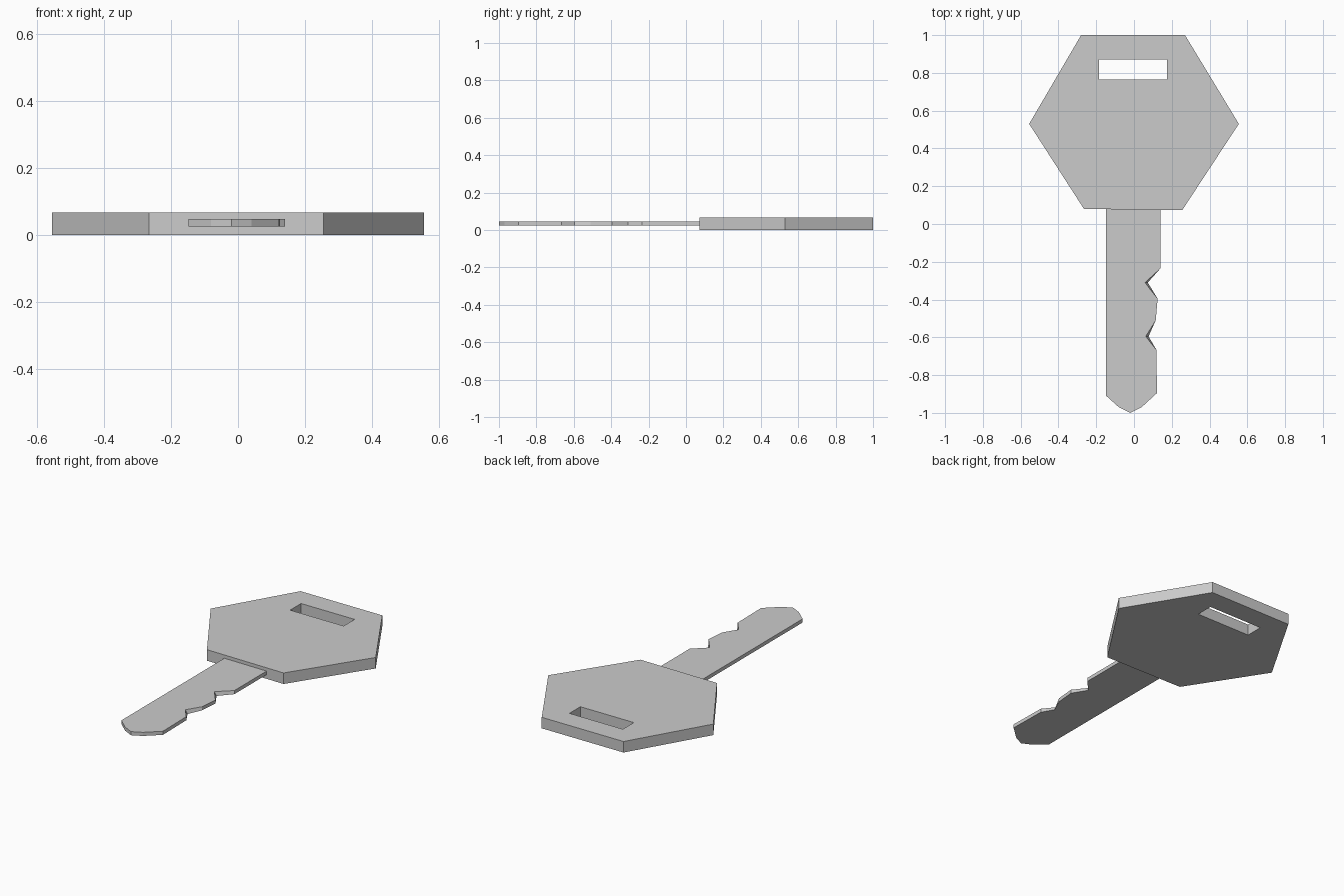
import bpy
import bmesh

default_cube = bpy.data.objects.get("Cube")
if default_cube:
    bpy.data.objects.remove(default_cube, do_unlink=True)

# One plain grey for the whole key
grey = bpy.data.materials.new("plain grey")
grey.use_nodes = True
colour = (0.6, 0.6, 0.6, 1)
grey.diffuse_color = colour
grey.node_tree.nodes["Principled BSDF"].inputs["Base Color"].default_value = colour


def flat_plate(name, loops, bottom, top):
    """Fill outlines (the first outer, the rest holes) and extrude them upwards."""
    bm = bmesh.new()
    edges = []
    for loop in loops:
        verts = [bm.verts.new((x, y, bottom)) for x, y in loop]
        edges += [bm.edges.new((v, verts[i - 1])) for i, v in enumerate(verts)]
    bmesh.ops.triangle_fill(bm, edges=edges, use_beauty=True, normal=(0, 0, 1))
    result = bmesh.ops.extrude_face_region(bm, geom=bm.faces[:], use_keep_orig=True)
    for item in result["geom"]:
        if isinstance(item, bmesh.types.BMVert):
            item.co.z = top
    bmesh.ops.recalc_face_normals(bm, faces=bm.faces[:])
    mesh = bpy.data.meshes.new(name)
    bm.to_mesh(mesh)
    bm.free()
    mesh.materials.append(grey)
    obj = bpy.data.objects.new(name, mesh)
    bpy.context.collection.objects.link(obj)
    return obj


# Six-sided head with a slot for the key ring
head = [(-0.28, 1.0), (0.27, 1.0), (0.555, 0.53),
        (0.255, 0.073), (-0.265, 0.08), (-0.555, 0.53)]
slot = [(-0.185, 0.765), (0.175, 0.765), (0.175, 0.87), (-0.185, 0.87)]
flat_plate("key_head", [head, slot], 0, 0.067)

# Blade with two notches and a rounded tip
notches = [(0.058, -0.31), (0.062, -0.595)]
blade = [(-0.147, 0.08), (0.14, 0.075), (0.14, -0.235), notches[0],
         (0.125, -0.395), (0.115, -0.51), notches[1], (0.118, -0.665),
         (0.122, -0.895), (0.04, -0.97), (-0.02, -1.0),
         (-0.08, -0.97), (-0.147, -0.91)]
key_blade = flat_plate("key_blade", [blade], 0.025, 0.047)

# Notch walls lean outwards slightly towards the underside
for v in key_blade.data.vertices:
    if v.co.z < 0.03 and any(abs(v.co.x - x) + abs(v.co.y - y) < 0.001 for x, y in notches):
        v.co.x += 0.015
